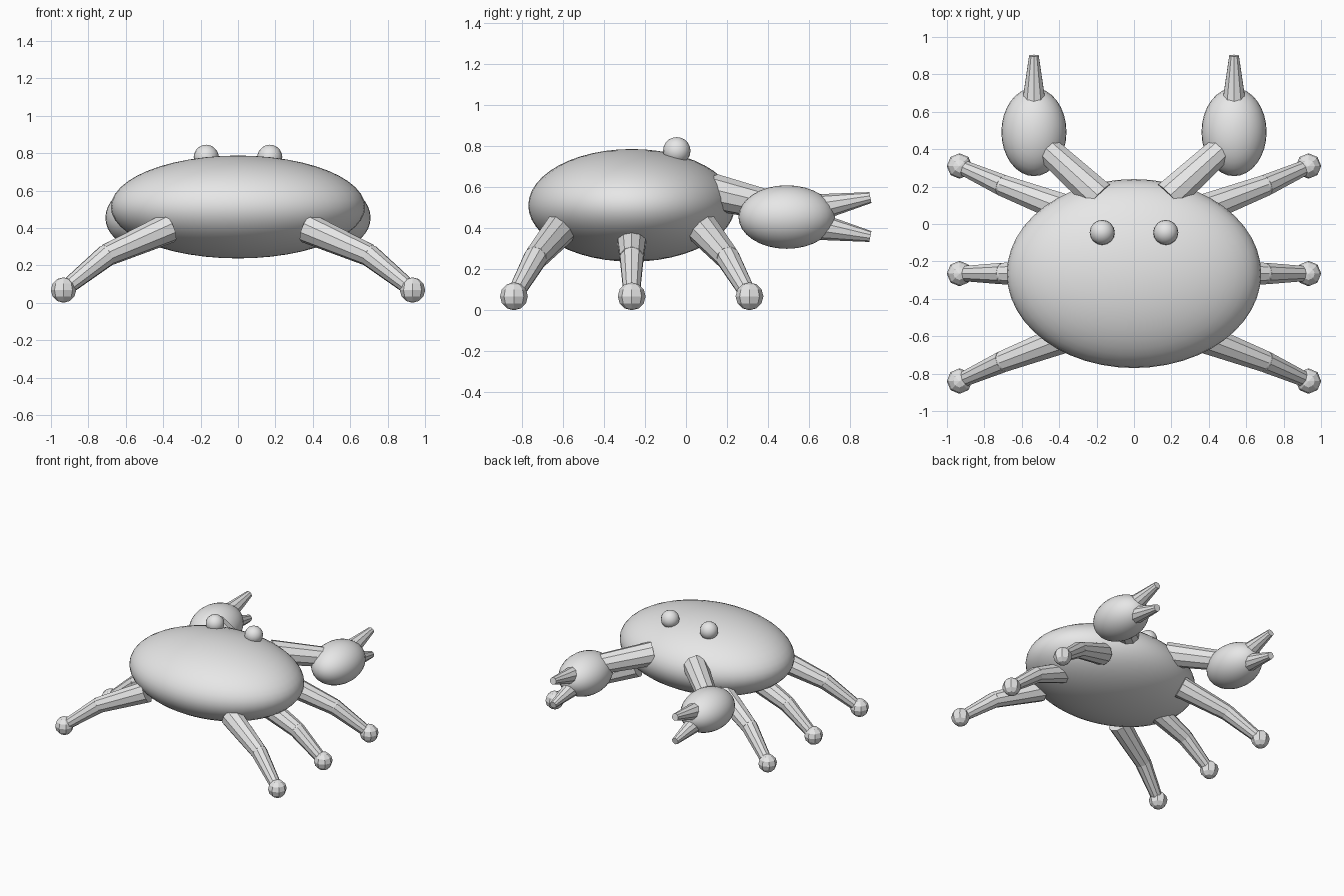
import bpy
import math
from mathutils import Vector

cube = bpy.data.objects.get("Cube")
if cube:
    bpy.data.objects.remove(cube, do_unlink=True)

grey = bpy.data.materials.new("shell_grey")
grey.use_nodes = True
grey.diffuse_color = (0.8, 0.8, 0.8, 1)
grey.node_tree.nodes["Principled BSDF"].inputs["Base Color"].default_value = (0.8, 0.8, 0.8, 1)


def finish(name, angle):
    obj = bpy.context.object
    obj.name = name
    obj.data.materials.append(grey)
    if angle:
        bpy.ops.object.shade_smooth_by_angle(angle=math.radians(angle))
    return obj


def ball(name, centre, radii, segments=32, rings=16, angle=40):
    bpy.ops.mesh.primitive_uv_sphere_add(segments=segments, ring_count=rings, radius=1, location=centre)
    bpy.context.object.scale = radii
    bpy.ops.object.transform_apply(location=False, rotation=False, scale=True)
    return finish(name, angle)


def limb(name, start, end, r_start, r_end, sides=10):
    """Tapered tube between two points."""
    a, b = Vector(start), Vector(end)
    bpy.ops.mesh.primitive_cone_add(vertices=sides, radius1=r_start, radius2=r_end,
                                    depth=(b - a).length, location=(a + b) / 2)
    bpy.context.object.rotation_euler = (b - a).to_track_quat('Z', 'Y').to_euler()
    return finish(name, 30)


# Shell
BODY_Y = -0.265
ball("body", (0, BODY_Y, 0.512), (0.68, 0.505, 0.275), 48, 24)

for side, s in (("left", 1), ("right", -1)):
    # Eye
    ball(f"{side}_eye", (s * 0.17, -0.045, 0.778), (0.067,) * 3, 16, 10)

    # Claw arm, claw and its two fingers
    limb(f"{side}_arm", (s * 0.185, 0.145, 0.575), (s * 0.46, 0.395, 0.515), 0.09, 0.075)
    ball(f"{side}_claw", (s * 0.535, 0.492, 0.455), (0.174, 0.236, 0.155))
    for finger, d in (("upper", 1), ("lower", -1)):
        limb(f"{side}_{finger}_finger", (s * 0.535, 0.64, 0.455 + d * 0.045),
             (s * 0.535, 0.9, 0.455 + d * 0.095), 0.067, 0.027)

    # Three walking legs, fanned out to each end
    for place, d in (("rear", 1), ("middle", 0), ("front", -1)):
        hip = (s * 0.37, BODY_Y + d * 0.345, 0.4)
        knee = (s * 0.7, BODY_Y + d * 0.47, 0.255)
        foot = (s * 0.933, BODY_Y + d * 0.575, 0.068)
        limb(f"{side}_{place}_upper_leg", hip, knee, 0.082, 0.06)
        ball(f"{side}_{place}_knee", knee, (0.058,) * 3, 10, 8)
        limb(f"{side}_{place}_lower_leg", knee, foot, 0.06, 0.04)
        ball(f"{side}_{place}_foot", foot, (0.068,) * 3, 8, 6, 0)
